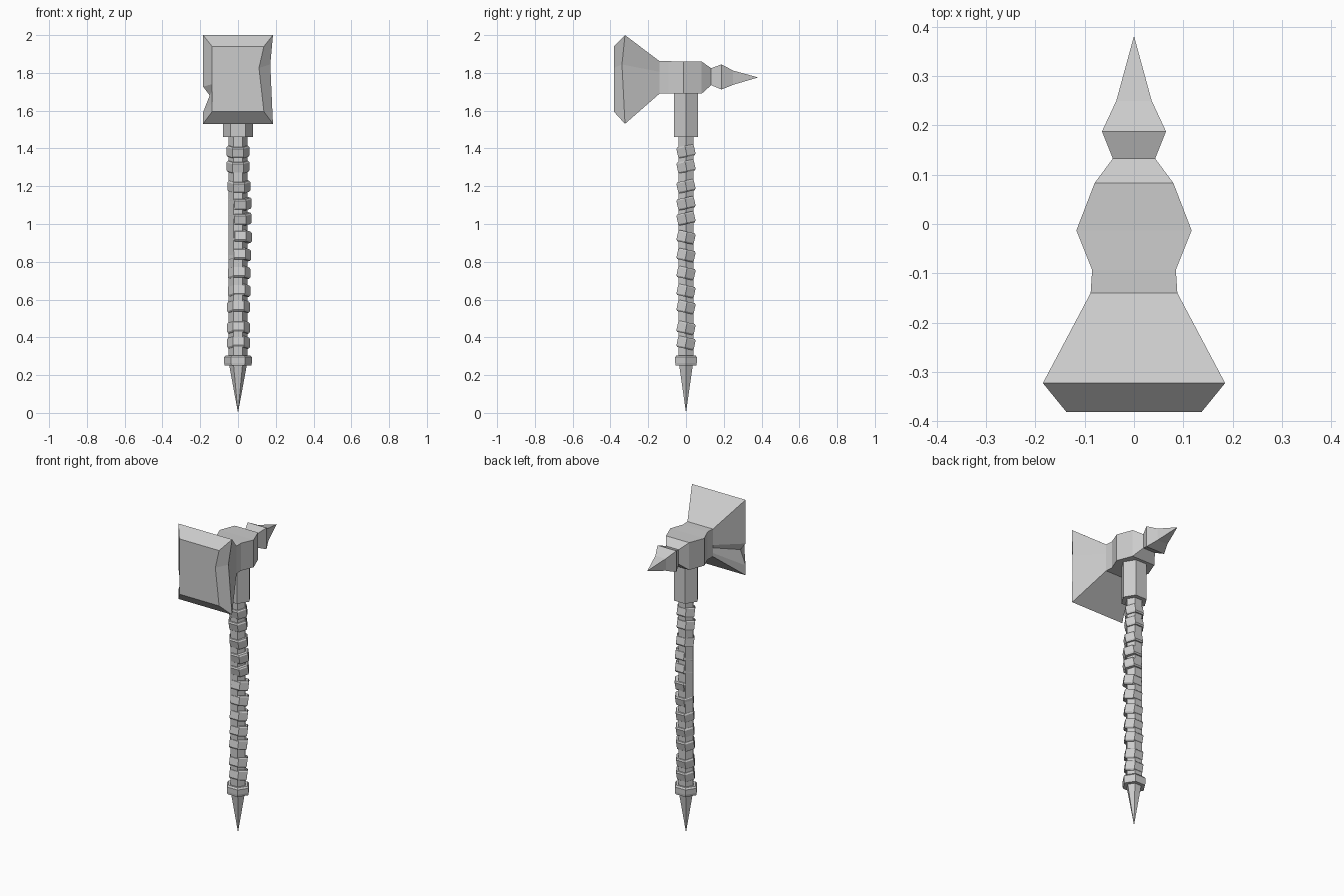
import bpy, bmesh
from math import cos, sin, tau, radians
from mathutils import Matrix, Vector

if "Cube" in bpy.data.objects:
    bpy.data.objects.remove(bpy.data.objects["Cube"])


def loft(name, rings):
    """Skin a list of equal-length point rings and cap both ends."""
    bm = bmesh.new()
    vs = [[bm.verts.new(p) for p in ring] for ring in rings]
    n = len(vs[0])
    for a, b in zip(vs, vs[1:]):
        for i in range(n):
            j = (i + 1) % n
            bm.faces.new((a[i], a[j], b[j], b[i]))
    bm.faces.new(vs[0][::-1])
    bm.faces.new(vs[-1])
    bmesh.ops.remove_doubles(bm, verts=bm.verts, dist=1e-5)
    bmesh.ops.recalc_face_normals(bm, faces=bm.faces)
    me = bpy.data.meshes.new(name)
    bm.to_mesh(me)
    bm.free()
    ob = bpy.data.objects.new(name, me)
    bpy.context.collection.objects.link(ob)
    return ob


def hexagon(z, rx, ry):
    return [(rx * cos(i * tau / 6), ry * sin(i * tau / 6) / sin(tau / 6), z)
            for i in range(6)]


def hex_prism(name, profile):
    return loft(name, [hexagon(*p) for p in profile])


def rect(y, x, z0, z1):
    return [Vector(p) for p in
            ((-x, y, z0), (-x, y, z1), (x, y, z1), (x, y, z0))]


# Hammer face: rings carry extra side points so the rim can be chipped
def face_ring(y, x, z0, z1, notch=0.0, chip=0.0, chip_y=0.0):
    h = z1 - z0
    return [(-x, y, z0), (-x, y, z0 + .13 * h), (-x + notch, y, z0 + .32 * h),
            (-x, y, z0 + .42 * h), (-x, y, z1), (x, y, z1),
            (x - chip, y + chip_y, z0 + .67 * h), (x, y, z0)]


loft("hammer_face", [
    face_ring(-.382, .137, 1.595, 1.94, chip=.026),
    face_ring(-.323, .185, 1.53, 2.0, notch=.035, chip=.014, chip_y=-.016),
    face_ring(-.14, .088, 1.69, 1.862),
])

# Eye block and back spike
loft("head_block_and_spike", [rect(*r) for r in (
    (-.14, .088, 1.69, 1.862), (-.093, .085, 1.69, 1.862),
    (-.013, .117, 1.69, 1.86), (.083, .08, 1.69, 1.86),
    (.133, .043, 1.735, 1.825), (.188, .065, 1.712, 1.845),
    (.25, .036, 1.737, 1.812), (.382, 0, 1.776, 1.776))])

# Collar, handle and pommel spike
hex_prism("collar", [(1.46, .079, .064), (1.70, .079, .064)])
hex_prism("handle", [(.25, .05, .04), (1.48, .05, .04)])
hex_prism("pommel_ring", [(.25, .07, .055), (.265, .074, .057),
                          (.295, .074, .057), (.305, .065, .05)])
hex_prism("pommel_spike", [(0, 0, 0), (.26, .048, .037)])

# Leather wraps: slightly tilted and shifted bands
wraps = [(.37, .003), (.45, .003), (.56, .003), (.645, .006), (.74, .006),
         (.835, .01), (.93, .013), (1.03, .012), (1.11, .012), (1.2, .005),
         (1.305, 0), (1.385, 0)]
for i, (z, dx) in enumerate(wraps):
    band = hex_prism(f"wrap_{i + 1:02d}", [
        (-.03, .054, .041), (-.022, .06, .047),
        (.022, .06, .047), (.03, .054, .041)])
    tilt = radians(12 if z > .95 else -12)
    band.data.transform(Matrix.Translation((dx, 0, z)) @
                        Matrix.Rotation(tilt, 4, 'X'))
